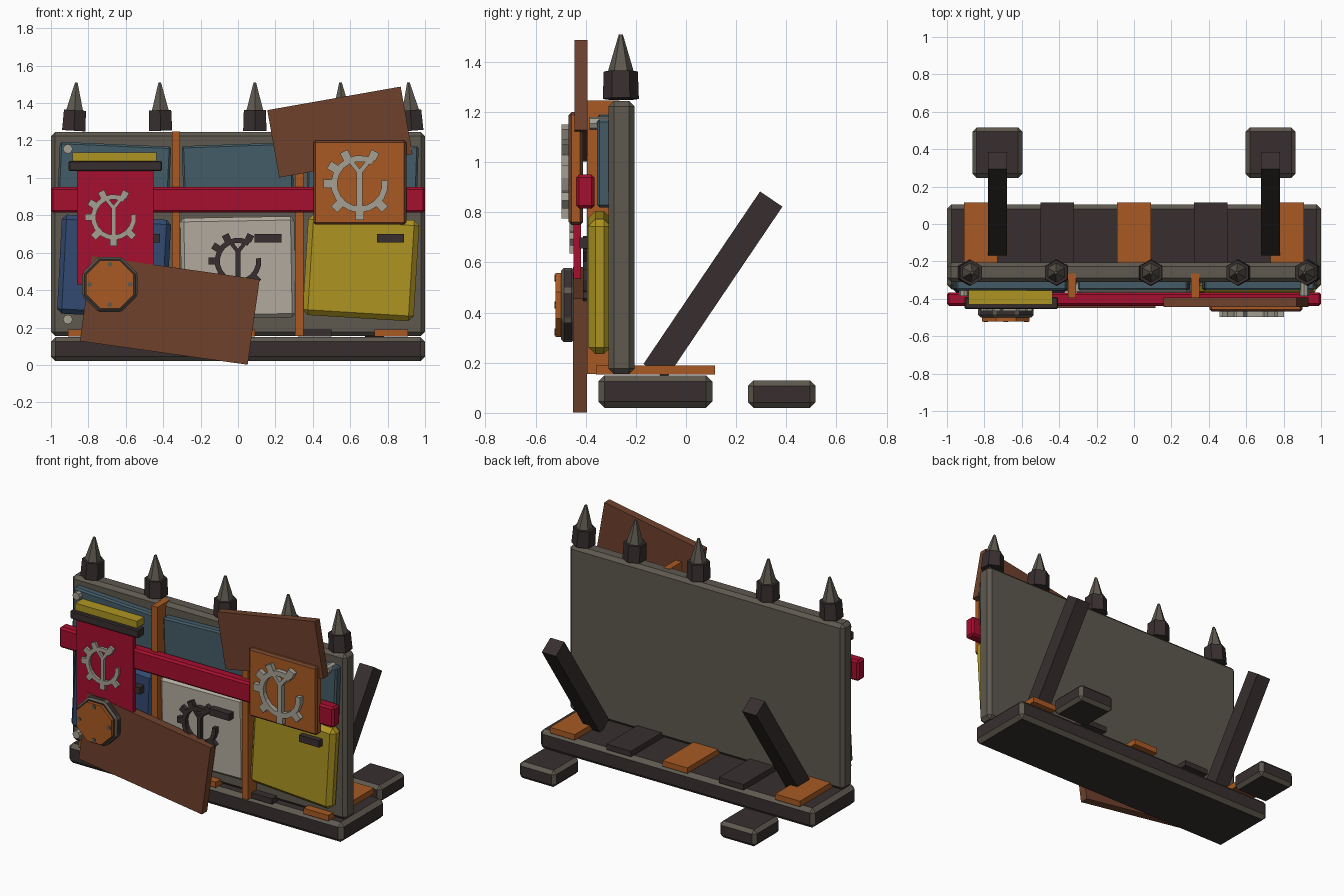
import bpy, bmesh
from math import radians, sin, cos, pi
from mathutils import Matrix, Vector

cube = bpy.data.objects.get("Cube")
if cube:
    bpy.data.objects.remove(cube, do_unlink=True)


def material(name, rgb):
    lin = [((c / 255 + 0.055) / 1.055) ** 2.4 for c in rgb]
    m = bpy.data.materials.new(name)
    m.use_nodes = True
    m.diffuse_color = (*lin, 1)
    m.node_tree.nodes["Principled BSDF"].inputs["Base Color"].default_value = (*lin, 1)
    return m


DARK = material("dark iron", (56, 47, 47))
GREY = material("weathered grey", (94, 89, 79))
ORANGE = material("rust orange", (168, 90, 35))
RED = material("crimson", (166, 14, 46))
BROWN = material("brown plank", (110, 65, 44))
YELLOW = material("mustard yellow", (174, 149, 34))
TEAL = material("slate teal", (68, 92, 103))
BLUE = material("navy blue", (50, 74, 112))
CREAM = material("dirty cream", (178, 170, 157))
STEEL = material("pale steel", (165, 160, 148))


def finish(name, bm, mat, bevel=0, edge=None):
    bmesh.ops.recalc_face_normals(bm, faces=bm.faces)
    mesh = bpy.data.meshes.new(name)
    bm.to_mesh(mesh)
    bm.free()
    obj = bpy.data.objects.new(name, mesh)
    bpy.context.collection.objects.link(obj)
    mesh.materials.append(mat)
    if bevel:
        mod = obj.modifiers.new("Bevel", 'BEVEL')
        mod.width = bevel
        mod.segments = 1
        mod.limit_method = 'ANGLE'
        if edge:
            mesh.materials.append(edge)
            mod.material = 1
    return obj


def box(name, x, y, z, mat, bevel=0, edge=None, turn=0):
    """Box from ranges; turn is counter-clockwise degrees seen from the front."""
    centre = Vector([(a + b) / 2 for a, b in (x, y, z)])
    size = [b - a for a, b in (x, y, z)]
    bm = bmesh.new()
    bmesh.ops.create_cube(bm, size=1, matrix=Matrix.Translation(centre)
                          @ Matrix.Rotation(-radians(turn), 4, 'Y')
                          @ Matrix.Diagonal((*size, 1)))
    return finish(name, bm, mat, bevel, edge)


def cone(name, at, r1, r2, depth, sides, mat, axis='Z', bevel=0, edge=None, spin=0, lean=0):
    bm = bmesh.new()
    aim = Matrix.Rotation(radians(90), 4, 'X') if axis == 'Y' else Matrix.Rotation(lean, 4, 'Y')
    bmesh.ops.create_cone(bm, cap_ends=True, segments=sides, radius1=r1, radius2=r2, depth=depth,
                          matrix=Matrix.Translation(at) @ aim @ Matrix.Rotation(spin, 4, 'Z'))
    return finish(name, bm, mat, bevel, edge)


def cog_ornament(name, cx, cz, r, y0, y1, mat):
    """Open cog ring with teeth and a forked centre spoke."""
    polys = []

    def polar(rad, deg):
        return rad * cos(radians(deg)), rad * sin(radians(deg))

    def bar(a, b, w):
        a, b = Vector(a), Vector(b)
        n = (b - a).orthogonal().normalized() * w / 2
        polys.append([a + n, b + n, b - n, a - n])

    steps, start, span = 16, 58, 310
    for i in range(steps):
        a, b = start + span * i / steps, start + span * (i + 1) / steps
        polys.append([polar(r * 0.78, a), polar(r, a), polar(r, b), polar(r * 0.78, b)])
    for deg in (64, 116, 148, 180, 225, 270, 315):
        bar(polar(r * 0.95, deg), polar(r * 1.26, deg), r * 0.3)
    bar((0, -r * 0.9), (0, r * 0.45), r * 0.2)
    for s in (-1, 1):
        bar((0, r * 0.4), (s * r * 0.36, r * 0.85), r * 0.16)
    bm = bmesh.new()
    for poly in polys:
        rings = [[bm.verts.new((cx + p[0], y, cz + p[1])) for p in poly] for y in (y0, y1)]
        bm.faces.new(rings[0])
        bm.faces.new(rings[1])
        for i in range(4):
            j = (i + 1) % 4
            bm.faces.new((rings[0][i], rings[0][j], rings[1][j], rings[1][i]))
    return finish(name, bm, mat)


# Base and main wall
box("base", (-1, 1), (-0.35, 0.105), (0.02, 0.15), DARK, 0.025, GREY)
box("wall", (-1, 1), (-0.31, -0.205), (0.155, 1.245), GREY, 0.022)

# Base plates, alternating in colour
for i, x in enumerate((-0.82, -0.41, 0, 0.41, 0.82)):
    box("base_plate", (x - 0.09, x + 0.09), (-0.36, 0.115), (0.153, 0.19),
        DARK if i % 2 else ORANGE)

# Rear feet and leaning struts
for side, s in (("right", -1), ("left", 1)):
    x = 0.73 * s
    box(side + "_foot", (x - 0.133, x + 0.133), (0.247, 0.517), (0.02, 0.13), DARK, 0.022, GREY)
    low, high = Vector((x, -0.125, 0.165)), Vector((x, 0.34, 0.853))
    bm = bmesh.new()
    bmesh.ops.create_cube(bm, size=1, matrix=Matrix.Translation((low + high) / 2)
                          @ (high - low).to_track_quat('Z', 'Y').to_matrix().to_4x4()
                          @ Matrix.Diagonal((0.102, 0.108, (high - low).length, 1)))
    finish(side + "_strut", bm, DARK)

# Spikes along the top, each leaning slightly
for x, lean in ((-0.875, 0.06), (-0.415, -0.02), (0.09, 0), (0.555, -0.04), (0.925, -0.08)):
    cone("spike_socket", (x, -0.26, 1.307), 0.072, 0.068, 0.11, 6, DARK, lean=lean)
    cone("spike", (x + 0.1 * lean, -0.26, 1.435), 0.052, 0.008, 0.15, 6, GREY, lean=lean)

# Front cladding
box("upper_panel_right", (-0.96, -0.365), (-0.355, -0.3), (0.83, 1.18), TEAL, 0.01, turn=-2.5)
box("upper_panel_middle", (-0.295, 0.295), (-0.355, -0.3), (0.83, 1.18), TEAL, 0.01, turn=2)
box("upper_panel_left", (0.37, 0.96), (-0.355, -0.3), (0.83, 1.18), TEAL, 0.01, turn=-2)
box("lower_panel_right", (-0.955, -0.37), (-0.375, -0.3), (0.26, 0.79), BLUE, 0.025, turn=-3)
box("lower_panel_middle", (-0.305, 0.305), (-0.38, -0.3), (0.25, 0.79), CREAM, 0.02, turn=1)
box("lower_panel_left", (0.36, 0.955), (-0.39, -0.3), (0.25, 0.79), YELLOW, 0.028, turn=-3.5)
for x in (-0.332, 0.328):
    box("upright_strip", (x - 0.022, x + 0.022), (-0.395, -0.265), (0.155, 1.247), ORANGE)
for x in (-0.49, 0.16, 0.815):
    box("panel_handle", (x - 0.073, x + 0.073), (-0.425, -0.38), (0.655, 0.7), DARK)
for x, z in ((-0.91, 1.155), (0.91, 1.155), (-0.91, 0.243)):
    cone("rivet", (x, -0.345, z), 0.026, 0.026, 0.08, 8, STEEL, 'Y')

# Cross beam and hanging banner
box("cross_beam", (-1, 1), (-0.438, -0.365), (0.815, 0.95), RED, 0.012)
box("banner", (-0.862, -0.452), (-0.448, -0.418), (0.43, 1.07), RED)
box("banner_rod", (-0.905, -0.407), (-0.455, -0.39), (1.037, 1.09), DARK, 0.006)
box("banner_top_strip", (-0.885, -0.435), (-0.43, -0.35), (1.09, 1.135), YELLOW)

# Loose planks
box("lower_plank", (-0.818, 0.088), (-0.45, -0.395), (0.062, 0.522), BROWN, turn=-8)
box("upper_plank", (0.183, 0.907), (-0.445, -0.393), (1.062, 1.428), BROWN, turn=10)

# Sign plate and cog ornaments
box("sign_plate", (0.403, 0.9), (-0.468, -0.41), (0.75, 1.2), ORANGE, 0.012, BROWN)
cog_ornament("sign_cog", 0.65, 0.968, 0.153, -0.497, -0.46, STEEL)
cog_ornament("banner_cog", -0.665, 0.79, 0.122, -0.465, -0.44, STEEL)
cog_ornament("panel_cog", 0, 0.555, 0.125, -0.41, -0.375, DARK)

# Round boss with bolts
hub = Vector((-0.685, 0, 0.43))
cone("boss_rim", hub + Vector((0, -0.472, 0)), 0.16, 0.16, 0.055, 8, DARK, 'Y', 0.012, GREY, pi / 8)
cone("boss_face", hub + Vector((0, -0.505, 0)), 0.138, 0.138, 0.03, 8, ORANGE, 'Y', spin=pi / 8)
for i in range(4):
    a = pi / 2 * i
    cone("boss_bolt", hub + Vector((0.108 * cos(a), -0.521, 0.108 * sin(a))),
         0.014, 0.014, 0.008, 6, GREY, 'Y')
